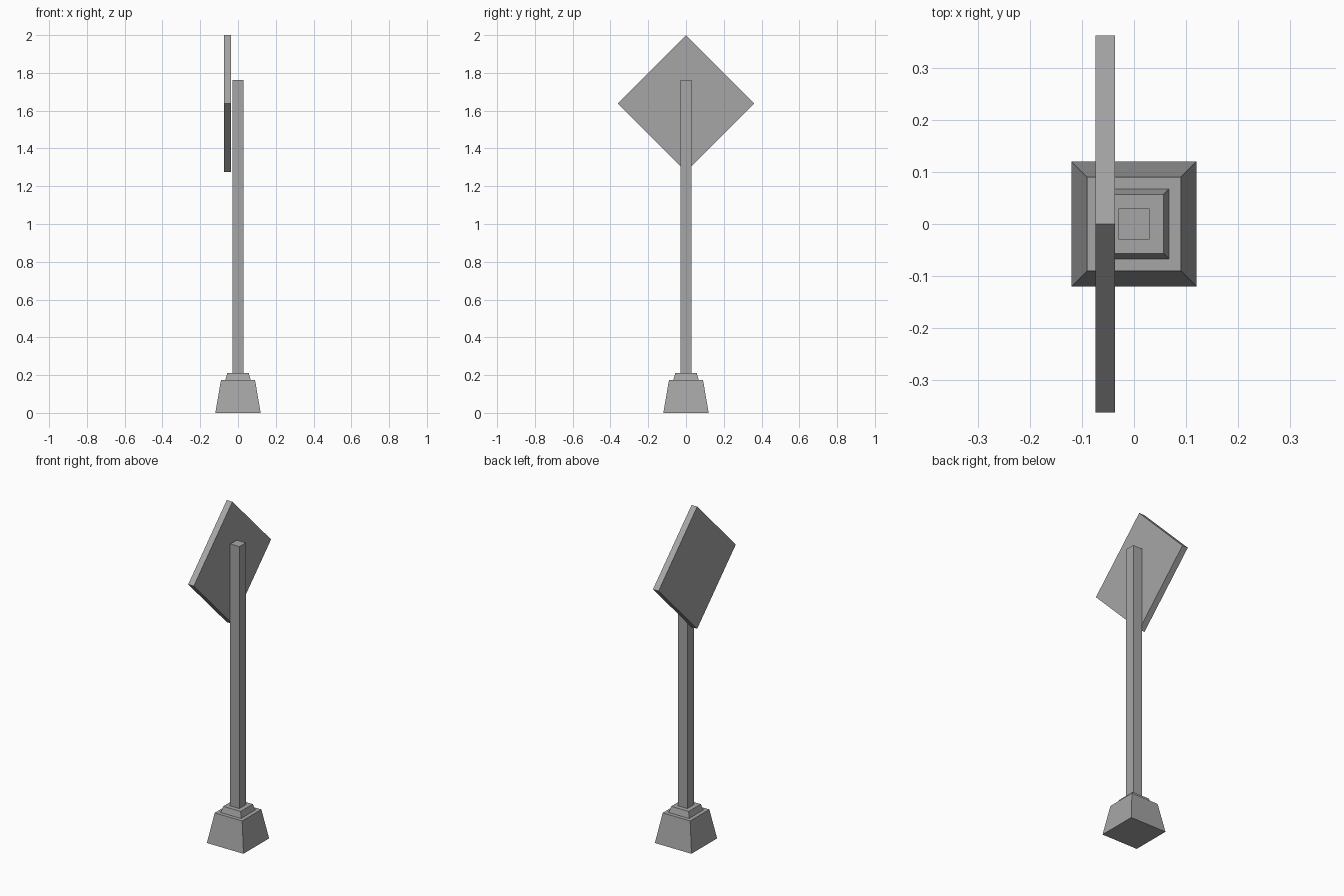
import bpy
import bmesh
from math import pi, sqrt
from mathutils import Matrix

cube = bpy.data.objects.get("Cube")
if cube:
    bpy.data.objects.remove(cube, do_unlink=True)

# One plain grey for every part
GREY = (0.38, 0.38, 0.38, 1.0)
grey = bpy.data.materials.new("plain_grey")
grey.use_nodes = True
grey.diffuse_color = GREY
grey.node_tree.nodes["Principled BSDF"].inputs["Base Color"].default_value = GREY


def add_part(name, bm):
    mesh = bpy.data.meshes.new(name)
    bm.to_mesh(mesh)
    bm.free()
    mesh.materials.append(grey)
    obj = bpy.data.objects.new(name, mesh)
    bpy.context.collection.objects.link(obj)
    return obj


def square_frustum(name, z_low, z_high, half_low, half_high):
    """Upright four-sided block whose sides may taper."""
    bm = bmesh.new()
    bmesh.ops.create_cone(
        bm, cap_ends=True, segments=4,
        radius1=half_low * sqrt(2), radius2=half_high * sqrt(2),
        depth=z_high - z_low,
        matrix=Matrix.Translation((0, 0, (z_low + z_high) / 2))
        @ Matrix.Rotation(pi / 4, 4, "Z"))
    return add_part(name, bm)


# Tapered foot, collar and straight post
square_frustum("base_block", 0, 0.175, 0.12, 0.09)
square_frustum("base_collar", 0.175, 0.21, 0.067, 0.057)
square_frustum("post", 0.21, 1.763, 0.03, 0.03)

# Square sign panel standing on its corner beside the post
HALF_DIAGONAL = 0.362
side = HALF_DIAGONAL * sqrt(2)
bm = bmesh.new()
bmesh.ops.create_cube(
    bm, size=1,
    matrix=Matrix.Translation((-0.055, 0, 2 - HALF_DIAGONAL))
    @ Matrix.Rotation(pi / 4, 4, "X")
    @ Matrix.Diagonal((0.037, side, side, 1)))
add_part("sign_panel", bm)
